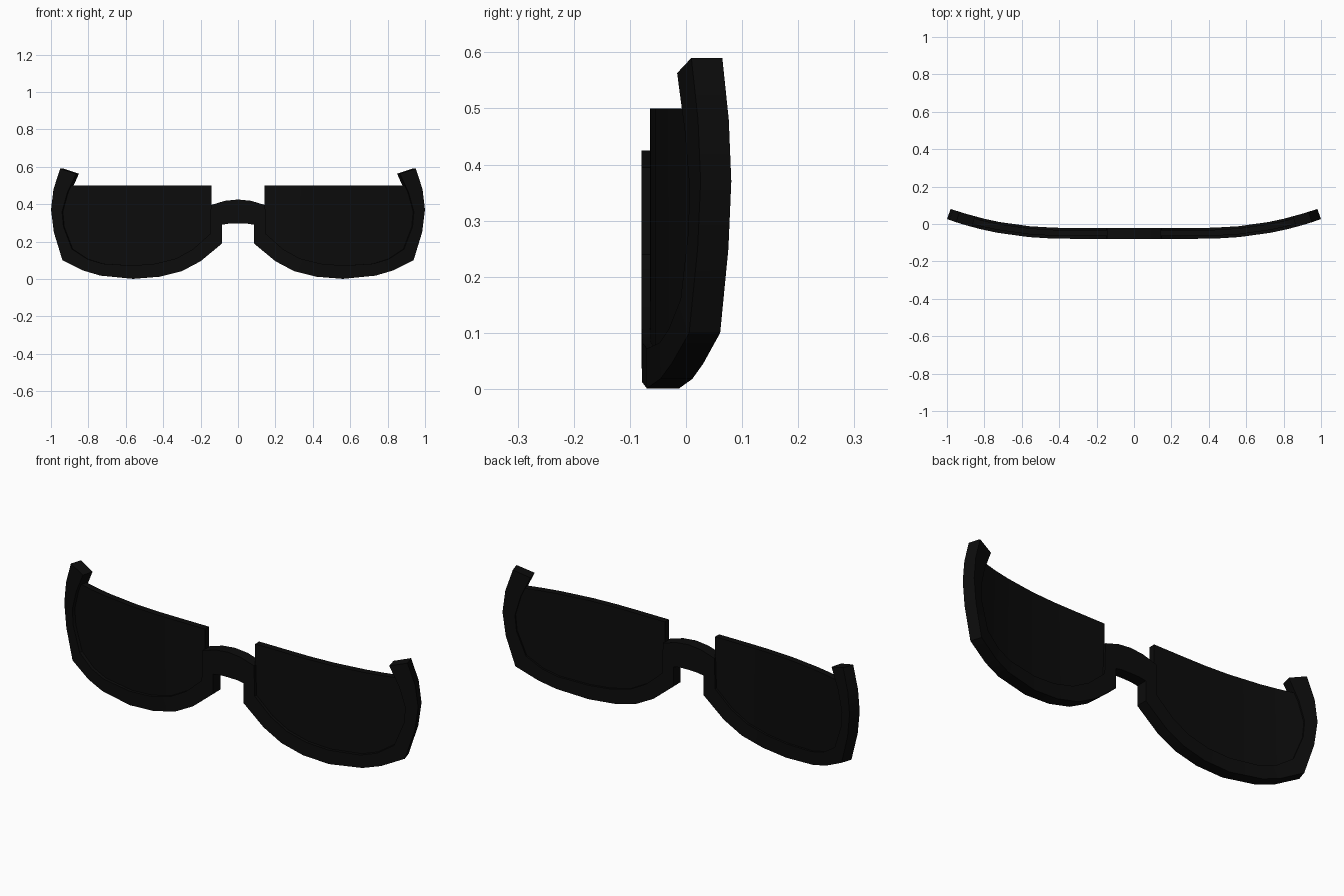
import bpy
import bmesh
import math
from mathutils import Vector

cube = bpy.data.objects.get("Cube")
if cube:
    bpy.data.objects.remove(cube, do_unlink=True)

black = bpy.data.materials.new("black plastic")
black.use_nodes = True
color = (0.0035, 0.0035, 0.0035, 1)
black.diffuse_color = color
black.node_tree.nodes["Principled BSDF"].inputs["Base Color"].default_value = color

# Face wrap: flat in the middle, sweeping back towards the temples
BEND_START, BEND_DEPTH, BEND_POWER = 0.35, 0.107, 2.2


def wrap(x, z, offset):
    t = max(0, x - BEND_START) / (1 - BEND_START)
    slope = BEND_DEPTH * BEND_POWER * t ** (BEND_POWER - 1) / (1 - BEND_START)
    normal = Vector((slope, -1, 0)).normalized()
    return Vector((x, -0.05 + BEND_DEPTH * t ** BEND_POWER, z)) + normal * offset


def wrapped_strip(name, pairs, front, back, cap_start):
    """Solid band through pairs of edge points, mirrored across x."""
    bm = bmesh.new()
    rings = [[bm.verts.new(wrap(*p, d)) for p, d in
              ((a, front), (b, front), (b, back), (a, back))] for a, b in pairs]
    for r, s in zip(rings, rings[1:]):
        for i in range(4):
            j = (i + 1) % 4
            bm.faces.new((r[i], r[j], s[j], s[i]))
    bm.faces.new(rings[-1])
    if cap_start:
        bm.faces.new(rings[0])
    bmesh.ops.recalc_face_normals(bm, faces=bm.faces)
    # An open band can be recalculated inside out, so check its last cap
    bm.faces.ensure_lookup_table()
    cap = next(f for f in bm.faces if set(f.verts) == set(rings[-1]))
    outward = cap.calc_center_median() - sum((v.co for v in rings[-2]), Vector()) / 4
    if cap.normal.dot(outward) < 0:
        bmesh.ops.reverse_faces(bm, faces=bm.faces)
    mesh = bpy.data.meshes.new(name)
    bm.to_mesh(mesh)
    bm.free()
    obj = bpy.data.objects.new(name, mesh)
    bpy.context.collection.objects.link(obj)
    mesh.materials.append(black)
    mirror = obj.modifiers.new("Mirror", 'MIRROR')
    mirror.use_clip = True
    bpy.ops.object.select_all(action='DESELECT')
    obj.select_set(True)
    bpy.context.view_layer.objects.active = obj
    bpy.ops.object.shade_smooth_by_angle(angle=math.radians(25))
    return obj


# Bridge and lower rim: (outer edge, inner edge)
rim = [
    ((0, 0.297), (0, 0.425)),
    ((0.05, 0.296), (0.07, 0.418)),
    ((0.085, 0.29), (0.145, 0.395)),
    ((0.085, 0.19), (0.15, 0.24)),
    ((0.2, 0.095), (0.24, 0.16)),
    ((0.3, 0.042), (0.33, 0.11)),
    ((0.42, 0.012), (0.44, 0.082)),
    ((0.56, 0.001), (0.56, 0.072)),
    ((0.73, 0.018), (0.72, 0.082)),
    ((0.82, 0.045), (0.80, 0.107)),
    ((0.93, 0.10), (0.88, 0.16)),
    ((0.975, 0.25), (0.925, 0.28)),
    ((0.99, 0.37), (0.932, 0.36)),
    ((0.977, 0.48), (0.905, 0.46)),
    ((0.942, 0.59), (0.858, 0.563)),
]
wrapped_strip("frame_rim", rim, 0.029, -0.029, False)

# Lenses: flat-topped panes whose lower edge is seated inside the rim
lens = [((0.142, 0.23), (0.142, 0.5))]
for outer, inner in rim[4:11]:
    x, z = (Vector(outer) + Vector(inner)) / 2
    lens.append(((x, z), (x, 0.5)))
lens.append(((0.95, 0.27), (0.95, 0.45)))
wrapped_strip("lenses", lens, 0.014, -0.018, True)
